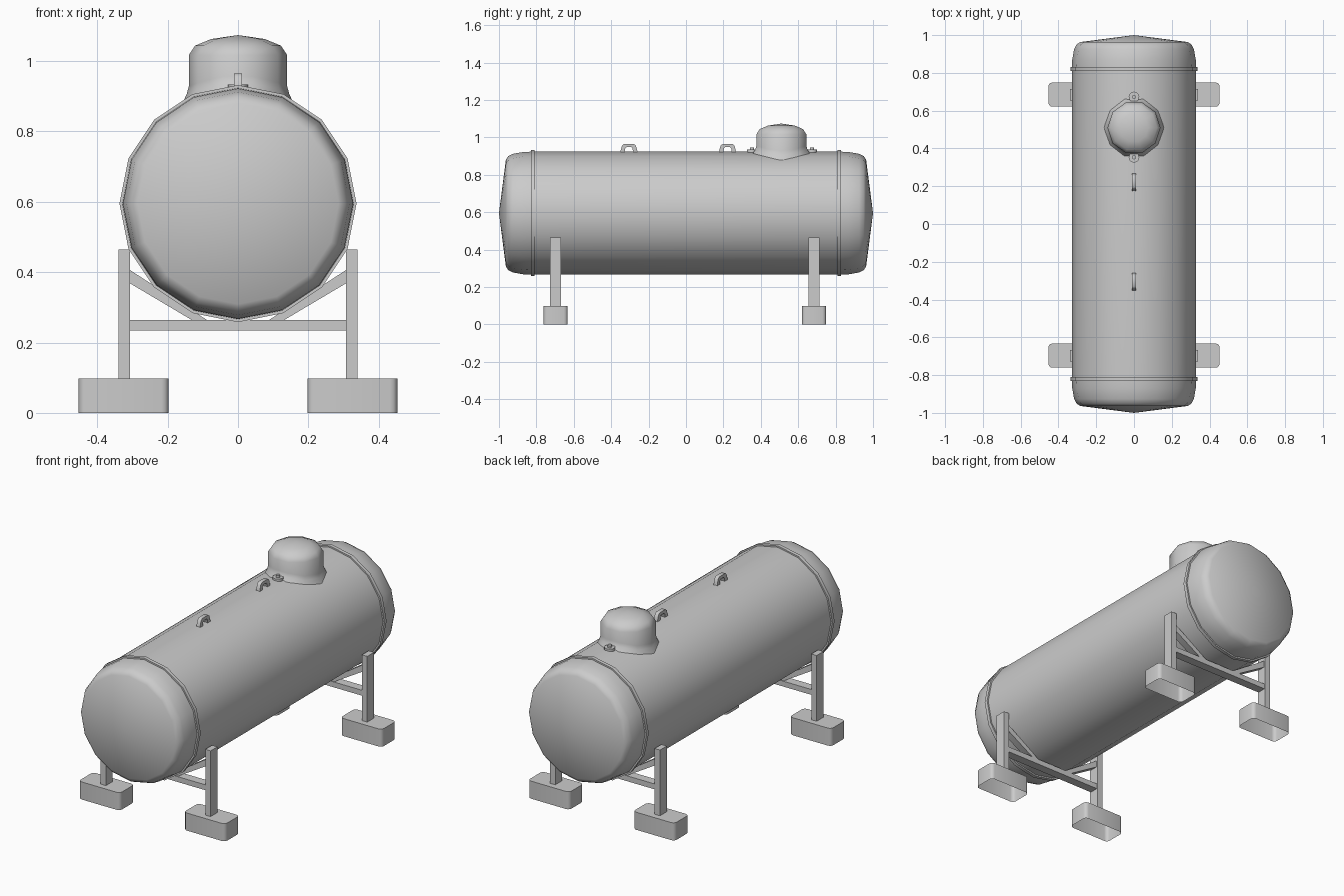
import bpy, bmesh, math
from mathutils import Vector

if "Cube" in bpy.data.objects:
    bpy.data.objects.remove(bpy.data.objects["Cube"])

CZ, R = 0.595, 0.329          # tank axis height and radius
LEG_Y = (-0.697, 0.685)       # support frame positions


def finish(bm, name, angle=45):
    bmesh.ops.recalc_face_normals(bm, faces=bm.faces)
    me = bpy.data.meshes.new(name)
    bm.to_mesh(me)
    bm.free()
    ob = bpy.data.objects.new(name, me)
    bpy.context.collection.objects.link(ob)
    bpy.ops.object.select_all(action='DESELECT')
    ob.select_set(True)
    bpy.context.view_layer.objects.active = ob
    bpy.ops.object.shade_smooth_by_angle(angle=math.radians(angle))
    return ob


def lathe(name, profile, sides, place, closed=False):
    """Revolve (radius, height) points; place(c, s, r, h) gives the position."""
    bm = bmesh.new()
    rings = []
    for r, h in profile:
        if r == 0:
            rings.append([bm.verts.new(place(1, 0, 0, h))] * sides)
        else:
            rings.append([bm.verts.new(place(math.cos(a), math.sin(a), r, h))
                          for a in (2 * math.pi * i / sides for i in range(sides))])
    pairs = list(zip(rings, rings[1:]))
    if closed:
        pairs.append((rings[-1], rings[0]))
    for a, b in pairs:
        for i in range(sides):
            j = (i + 1) % sides
            bm.faces.new(list(dict.fromkeys((a[i], a[j], b[j], b[i]))))
    return finish(bm, name)


def prism(name, pts, depth):
    """Extrude a closed outline of 3D points along the depth vector."""
    bm = bmesh.new()
    f = bm.faces.new([bm.verts.new(p) for p in pts])
    new = bmesh.ops.extrude_face_region(bm, geom=[f], use_keep_orig=True)['geom']
    bmesh.ops.translate(bm, vec=Vector(depth),
                        verts=[v for v in new if isinstance(v, bmesh.types.BMVert)])
    return finish(bm, name)


def slab(name, x0, x1, y, w, z0, z1):
    return prism(name, [(x0, y - w / 2, z0), (x1, y - w / 2, z0),
                        (x1, y - w / 2, z1), (x0, y - w / 2, z1)], (0, w, 0))


def along_y(c, s, r, h):
    return (r * c, h, CZ + r * s)


# Tank shell with dished ends
half = [(R, 0.82), (0.327, 0.87), (0.317, 0.926), (0.305, 0.95), (0.286, 0.963), (0, 1.0)]
lathe("tank_shell", [(r, -h) for r, h in reversed(half)] + half, 16, along_y)

# Weld bands
for y, n in ((-0.82, "front"), (0.82, "back")):
    lathe(n + "_band", [(0.326, y - 0.01), (0.337, y - 0.01),
                        (0.337, y + 0.01), (0.326, y + 0.01)], 16, along_y, True)


# Valve dome, its skirt following the tank curve
def dome_place(c, s, r, h):
    x = r * c
    z = h if h > 0.5 else CZ + math.sqrt(R * R - x * x) + h
    return (x, 0.51 + r * s, z)


lathe("valve_dome", [(0.159, -0.005), (0.146, 0.016), (0.14, 0.035), (0.14, 1.017),
                     (0.122, 1.044), (0.076, 1.063), (0, 1.074)], 10, dome_place)

# Dome hinge and latch studs
for y, n in ((0.353, "front"), (0.673, "back")):
    lathe(n + "_dome_stud", [(0, 0.915), (0.028, 0.915), (0.028, 0.934), (0.011, 0.934),
                             (0.011, 0.945), (0, 0.945)], 12,
          lambda c, s, r, h: (r * c, y + r * s, h))

# Lifting lugs
side = [(0.048, 0.915), (0.043, 0.935), (0.037, 0.956), (0.026, 0.965)]
hole = [(0.012, 0.948), (0.02, 0.94), (0.021, 0.915)]
outline = side + [(-a, z) for a, z in reversed(side)] + \
    [(-a, z) for a, z in reversed(hole)] + hole
for y, n in ((-0.305, "front"), (0.222, "back")):
    prism(n + "_lifting_lug", [(-0.011, y + a, z) for a, z in outline], (0.022, 0, 0))

# Support frames
for y, n in zip(LEG_Y, ("front", "back")):
    slab(n + "_cross_beam", -0.31, 0.31, y, 0.05, 0.234, 0.264)
    for s, m in ((-1, "left"), (1, "right")):
        tag = n + "_" + m
        slab(tag + "_leg", s * 0.307, s * 0.34, y, 0.06, 0.09, 0.465)
        prism(tag + "_brace", [(s * x, y - 0.02, z) for x, z in
                               ((0.31, 0.37), (0.31, 0.408), (0.085, 0.262), (0.128, 0.262))],
              (0, 0.04, 0))
        # Foot block with rounded corners and an open underside
        bm = bmesh.new()
        loop = []
        for k, (sx, sy) in enumerate(((1, 1), (-1, 1), (-1, -1), (1, -1))):
            for i in range(4):
                a = math.radians(90 * k + 30 * i)
                loop.append((s * 0.325 + sx * 0.108 + 0.02 * math.cos(a),
                             y + sy * 0.044 + 0.02 * math.sin(a)))
        low = [bm.verts.new((px, py, 0)) for px, py in loop]
        top = [bm.verts.new((px, py, 0.098)) for px, py in loop]
        bm.faces.new(top)
        for i in range(len(loop)):
            j = (i + 1) % len(loop)
            bm.faces.new((low[i], low[j], top[j], top[i]))
        finish(bm, tag + "_foot")
